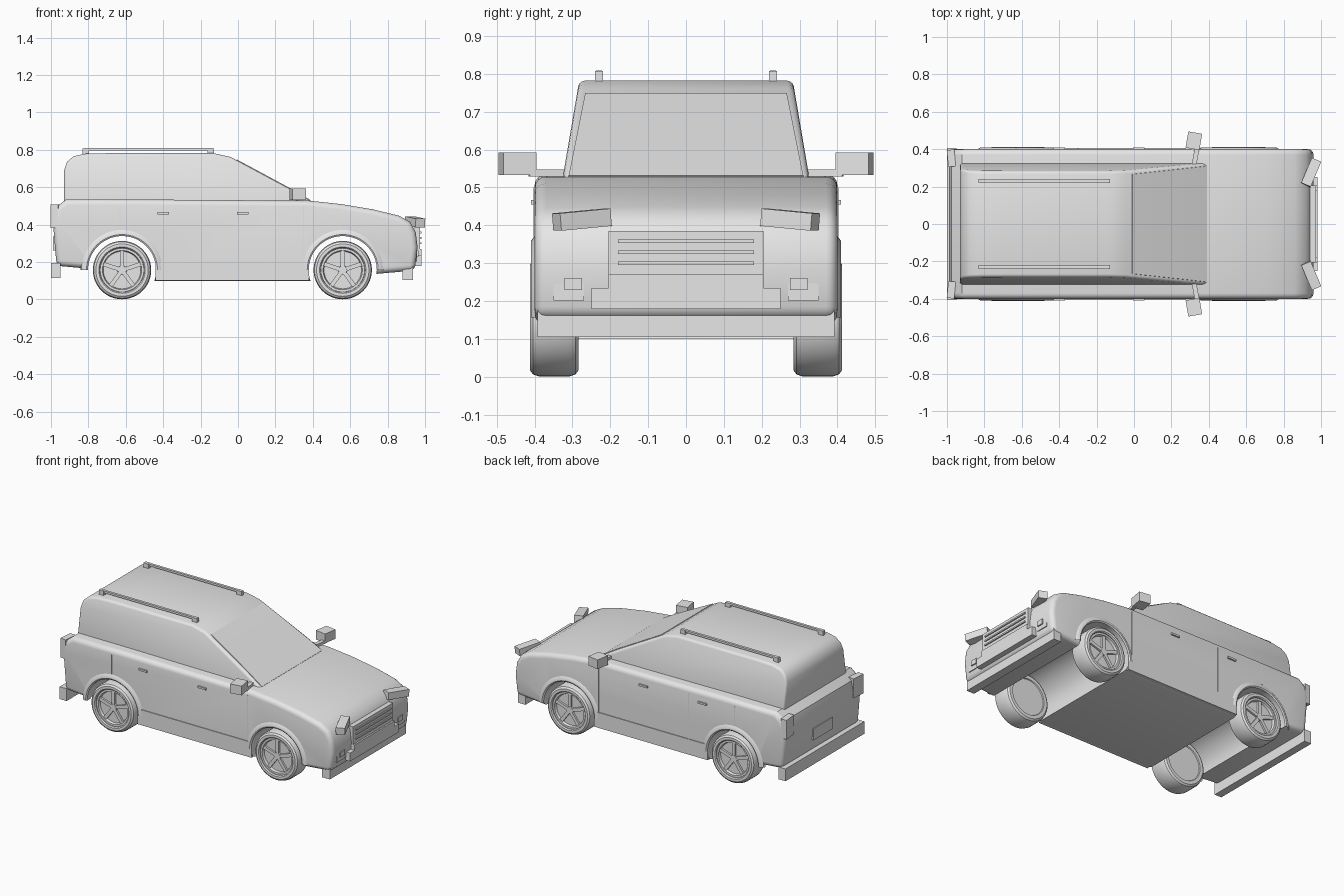
import bpy, bmesh, math
from mathutils import Matrix, Vector

if "Cube" in bpy.data.objects:
    bpy.data.objects.remove(bpy.data.objects["Cube"])

grey = bpy.data.materials.new("plain_grey")
grey.use_nodes = True
grey.diffuse_color = (0.8, 0.8, 0.8, 1)
grey.node_tree.nodes["Principled BSDF"].inputs["Base Color"].default_value = (0.8, 0.8, 0.8, 1)
parts = []


def finish(name, bm):
    bmesh.ops.recalc_face_normals(bm, faces=bm.faces)
    mesh = bpy.data.meshes.new(name)
    bm.to_mesh(mesh)
    bm.free()
    mesh.materials.append(grey)
    ob = bpy.data.objects.new(name, mesh)
    bpy.context.collection.objects.link(ob)
    parts.append(ob)
    return ob


def box(name, centre, size, turn=0, tilt=0):
    bm = bmesh.new()
    place = (Matrix.Translation(centre) @ Matrix.Rotation(turn, 4, 'Z')
             @ Matrix.Rotation(tilt, 4, 'X') @ Matrix.Diagonal((*size, 1)))
    bmesh.ops.create_cube(bm, size=1, matrix=place)
    return finish(name, bm)


def slab(name, profile, half_width):
    """Side profile in x and z, spanned across y by a width rule."""
    bm = bmesh.new()
    rings = [[bm.verts.new((x, s * half_width(z), z)) for x, z in profile] for s in (-1, 1)]
    for ring in rings:
        bm.faces.new(ring)
    n = len(profile)
    for i in range(n):
        j = (i + 1) % n
        bm.faces.new((rings[0][i], rings[0][j], rings[1][j], rings[1][i]))
    return finish(name, bm)


def lathe(name, profile, centre, steps=48, sweep=math.tau):
    """Profile of (radius, y) turned around the y axis."""
    bm = bmesh.new()
    verts = [bm.verts.new((r, y, 0)) for r, y in profile]
    edges = [bm.edges.new(pair) for pair in zip(verts, verts[1:])]
    bmesh.ops.spin(bm, geom=verts + edges, cent=(0, 0, 0), axis=(0, -1, 0),
                   angle=sweep, steps=steps)
    bmesh.ops.remove_doubles(bm, verts=bm.verts, dist=0.0003)
    bmesh.ops.translate(bm, verts=bm.verts, vec=centre)
    return finish(name, bm)


def round_edges(ob, width, segments=4, angle=50):
    mod = ob.modifiers.new("rounding", 'BEVEL')
    mod.width, mod.segments = width, segments
    mod.limit_method, mod.angle_limit = 'ANGLE', math.radians(angle)


AXLES = {"tail": -0.62, "nose": 0.56}
WHEEL_Z = 0.157

# Lower body with rounded shoulders and open wheel tunnels
body = slab("lower_body", [
    (-0.97, 0.18), (-0.99, 0.42), (-0.975, 0.49), (-0.92, 0.535), (-0.6, 0.535),
    (0.38, 0.528), (0.55, 0.51), (0.72, 0.482), (0.86, 0.448), (0.92, 0.415),
    (0.95, 0.36), (0.96, 0.28), (0.945, 0.155), (0.72, 0.135), (0.56, 0.135),
    (0.4, 0.1), (-0.46, 0.1), (-0.6, 0.16), (-0.8, 0.165)], lambda z: 0.4)
round_edges(body, 0.03)
cutters = []
for end, x in AXLES.items():
    cutter = lathe("arch_cutter_" + end, [(0, -0.6), (0.182, -0.6), (0.182, 0.6), (0, 0.6)],
                   (x, 0, WHEEL_Z))
    cutter.hide_render = True
    cutters.append(cutter)
    cut = body.modifiers.new("arch", 'BOOLEAN')
    cut.operation, cut.object, cut.solver = 'DIFFERENCE', cutter, 'EXACT'

# Tapered cabin
cabin = slab("cabin", [
    (-0.93, 0.51), (-0.93, 0.69), (-0.915, 0.735), (-0.88, 0.765), (-0.82, 0.779),
    (-0.7, 0.782), (-0.13, 0.782), (-0.04, 0.762), (0.28, 0.59), (0.4, 0.52)],
    lambda z: 0.325 - (z - 0.53) * 0.17)
round_edges(cabin, 0.015, 3)

# Windscreen plate following the slope
screen = slab("windscreen", [(-0.01, 0.745), (-0.007, 0.749), (0.283, 0.593),
                             (0.389, 0.531), (0.386, 0.527), (0.28, 0.588)],
              lambda z: 0.31 - (z - 0.53) * 0.2)

# Bumpers, grille and lower intake
box("nose_bumper", (0.908, 0, 0.142), (0.055, 0.785, 0.075))
box("tail_bumper", (-0.975, 0, 0.155), (0.05, 0.81, 0.08))
box("lower_intake", (0.962, 0, 0.207), (0.04, 0.5, 0.055))
box("grille_panel", (0.957, 0, 0.325), (0.03, 0.41, 0.12))
box("grille_foot", (0.969, 0, 0.24), (0.026, 0.41, 0.06))
for i in range(3):
    box(f"grille_bar_{i}", (0.973, 0, 0.3 + i * 0.029), (0.014, 0.36, 0.009))
box("number_plate", (-0.983, 0, 0.3), (0.012, 0.2, 0.075))

for side, s in (("near", -1), ("far", 1)):
    # Lamps
    box("headlamp_" + side, (0.947, s * 0.275, 0.415), (0.055, 0.145, 0.046),
        -s * math.radians(23), -s * math.radians(5))
    box("fog_lamp_surround_" + side, (0.945, s * 0.31, 0.243), (0.022, 0.08, 0.082))
    box("fog_lamp_" + side, (0.957, s * 0.298, 0.245), (0.014, 0.046, 0.032))
    box("tail_lamp_" + side, (-0.977, s * 0.352, 0.445), (0.04, 0.09, 0.125), s * 0.1)

    # Mirrors
    box("mirror_" + side, (0.32, s * 0.445, 0.563), (0.075, 0.088, 0.06), -s * 0.17)
    box("mirror_arm_" + side, (0.33, s * 0.365, 0.538), (0.025, 0.1, 0.018), -s * 0.17)

    # Roof rails on short feet
    box("roof_rail_" + side, (-0.48, s * 0.23, 0.802), (0.69, 0.016, 0.013))
    for end, x in (("tail", -0.815), ("nose", -0.145)):
        box(f"rail_foot_{end}_{side}", (x, s * 0.23, 0.793), (0.035, 0.022, 0.03))

    # Sills, door seams and handles
    box("sill_" + side, (-0.03, s * 0.39, 0.152), (0.82, 0.03, 0.1))
    for label, x, low in (("front", 0.35, 0.2), ("rear", -0.63, 0.375)):
        box(f"door_seam_{label}_{side}", (x, s * 0.4, (low + 0.5) / 2), (0.006, 0.006, 0.5 - low))
    for label, x in (("front", 0.025), ("rear", -0.4)):
        box(f"door_handle_{label}_{side}", (x, s * 0.403, 0.461), (0.06, 0.014, 0.012))

    for end, x in AXLES.items():
        # Arch flare
        lathe(f"arch_flare_{end}_{side}",
              [(0.182, s * 0.37), (0.182, s * 0.405), (0.19, s * 0.41),
               (0.202, s * 0.409), (0.218, s * 0.398), (0.222, s * 0.385)],
              (x, 0, WHEEL_Z), 32, math.pi)

        # Tyre with rounded shoulders and a recessed rim
        lathe(f"tyre_{end}_{side}",
              [(0, s * 0.29), (0.115, s * 0.29), (0.118, s * 0.284), (0.14, s * 0.284),
               (0.151, s * 0.292), (0.156, s * 0.308), (0.156, s * 0.388),
               (0.151, s * 0.404), (0.14, s * 0.412), (0.124, s * 0.412),
               (0.118, s * 0.406), (0.118, s * 0.385), (0, s * 0.385)], (x, 0, WHEEL_Z))
        lathe(f"rim_{end}_{side}",
              [(0.117, s * 0.386), (0.117, s * 0.401), (0.105, s * 0.401), (0.1, s * 0.386)],
              (x, 0, WHEEL_Z))
        lathe(f"hub_{end}_{side}", [(0.025, s * 0.384), (0.022, s * 0.398), (0, s * 0.398)],
              (x, 0, WHEEL_Z), 24)
        # Five spokes
        bm = bmesh.new()
        for k in range(5):
            place = (Matrix.Translation((x, s * 0.39, WHEEL_Z))
                     @ Matrix.Rotation(k * math.tau / 5, 4, 'Y')
                     @ Matrix.Translation((0, 0, 0.06)) @ Matrix.Diagonal((0.022, 0.014, 0.1, 1)))
            bmesh.ops.create_cube(bm, size=1, matrix=place)
        finish(f"spokes_{end}_{side}", bm)

# One extra door seam on the far side
box("middle_door_seam", (-0.3, 0.4, 0.35), (0.006, 0.006, 0.3))

# Bake modifiers, drop the cutters, shade smoothly with crisp edges
bpy.ops.object.select_all(action='DESELECT')
for ob in parts:
    ob.select_set(ob not in cutters)
bpy.context.view_layer.objects.active = body
bpy.ops.object.convert(target='MESH')
for cutter in cutters:
    bpy.data.objects.remove(cutter)
bpy.ops.object.shade_smooth_by_angle(angle=math.radians(35))
